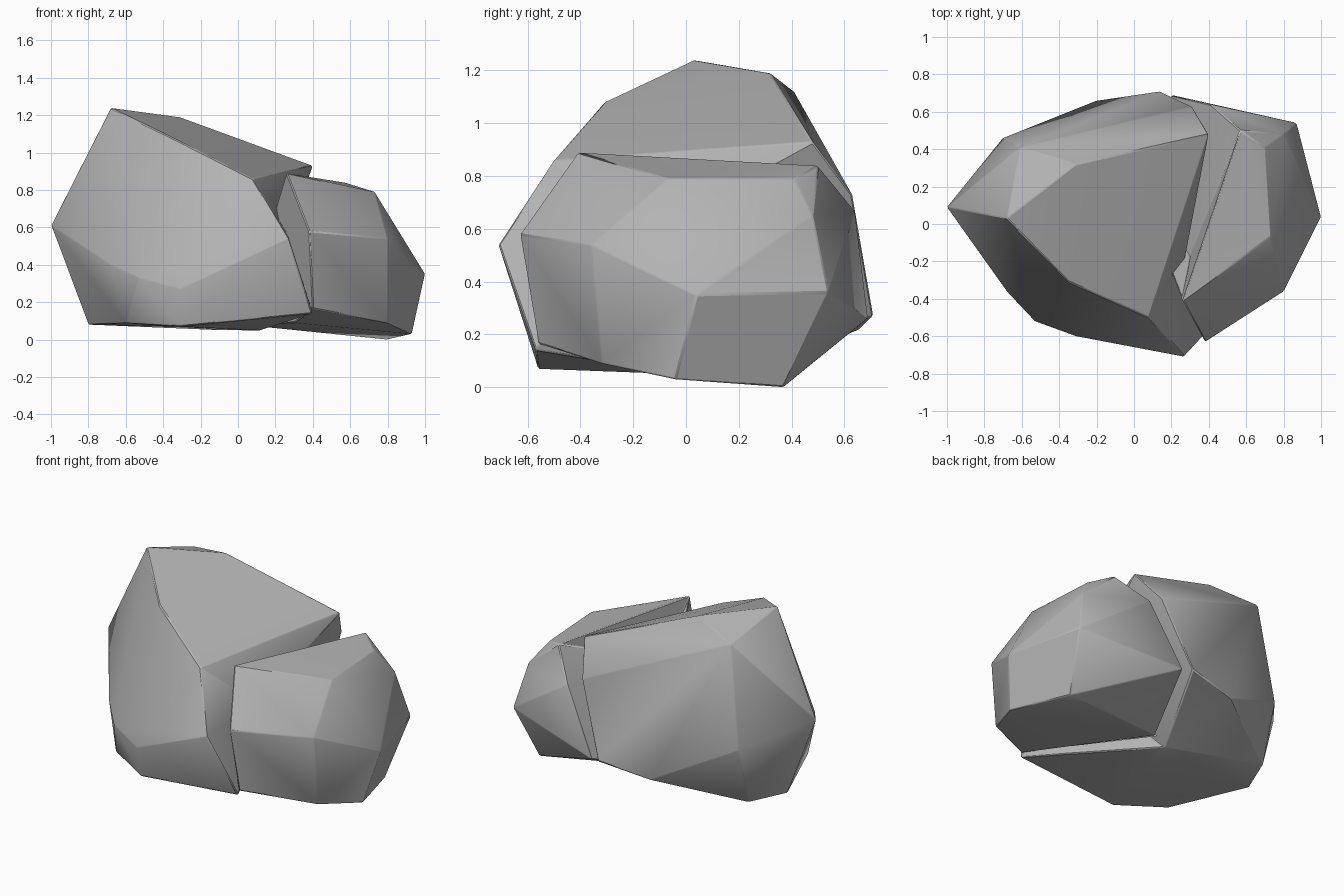
import bpy, bmesh, math

cube = bpy.data.objects.get("Cube")
if cube:
    bpy.data.objects.remove(cube, do_unlink=True)

stone = bpy.data.materials.new("grey_stone")
stone.use_nodes = True
grey = (0.45, 0.45, 0.45, 1)
stone.diffuse_color = grey
bsdf = stone.node_tree.nodes["Principled BSDF"]
bsdf.inputs["Base Color"].default_value = grey
bsdf.inputs["Roughness"].default_value = 0.9


def boulder(name, corners, rim, heart):
    """Faceted rock: hull of its corners with merged facets and worn edges.
    The hull over the crack rim is opened, and broken walls run from the rim
    to the heart of the crack."""
    bm = bmesh.new()
    for co in corners:
        bm.verts.new(co)
    edge_verts = [bm.verts.new(co) for co in rim]
    hull = bmesh.ops.convex_hull(bm, input=bm.verts)
    loose = {v for v in hull["geom_interior"] + hull["geom_unused"]
             if isinstance(v, bmesh.types.BMVert)}
    edge_verts = [v for v in edge_verts if v not in loose]
    bmesh.ops.delete(bm, geom=list(loose), context="VERTS")

    # Crack walls
    cover = [f for f in bm.faces if all(v in edge_verts for v in f.verts)]
    bmesh.ops.delete(bm, geom=cover, context="FACES")
    open_edges = [e for e in bm.edges if e.is_boundary]
    middle = bm.verts.new(heart)
    for e in open_edges:
        bm.faces.new((*e.verts, middle))

    bmesh.ops.recalc_face_normals(bm, faces=bm.faces)
    bmesh.ops.dissolve_limit(bm, angle_limit=math.radians(6),
                             verts=bm.verts, edges=bm.edges)
    mesh = bpy.data.meshes.new(name)
    bm.to_mesh(mesh)
    bm.free()
    mesh.materials.append(stone)
    rock = bpy.data.objects.new(name, mesh)
    bpy.context.collection.objects.link(rock)
    bpy.ops.object.select_all(action="DESELECT")
    rock.select_set(True)
    bpy.context.view_layer.objects.active = rock
    bpy.ops.object.shade_smooth_by_angle(angle=math.radians(32))
    worn = rock.modifiers.new("worn_edges", "BEVEL")
    worn.width = 0.006
    worn.segments = 1
    worn.limit_method = "ANGLE"
    worn.angle_limit = math.radians(20)
    return rock


# Tall rock: crest, left flank, front, back, underside, then the crack rim
boulder("large_rock", [
    (-.68, .03, 1.24), (-.31, .32, 1.19), (-.61, .41, 1.12), (-.35, -.31, 1.08),
    (-1, .09, .61), (-.68, -.36, .40), (-.53, -.52, .33), (-.31, -.60, .27),
    (-.70, .46, .47), (-.20, .66, .22),
    (-.31, -.56, .07), (-.60, -.40, .09), (-.80, .10, .08), (-.70, .35, .09),
], rim=[
    (.08, -.50, .86), (.27, -.71, .54), (.40, -.57, .14), (.12, -.03, .05),
    (-.08, .19, .05), (.14, .71, .27), (.31, .63, .73), (.40, .48, .93),
], heart=(.27, -.20, .56))

# Low rock: top, outer side and underside, then the crack rim with its tongue
boulder("small_rock", [
    (.73, -.07, .79), (.70, .41, .79), (.38, -.63, .58), (.80, -.36, .54),
    (.80, .48, .65), (1, .04, .35), (.87, .54, .36),
    (.80, -.32, .09), (.93, -.04, .03), (.80, .37, 0),
], rim=[
    (.26, -.41, .89), (.40, -.56, .165), (.30, -.20, .09), (.02, .22, .08),
    (.05, .29, .12), (.20, .69, .26), (.41, .64, .67), (.57, .50, .84),
], heart=(.30, -.17, .56))
